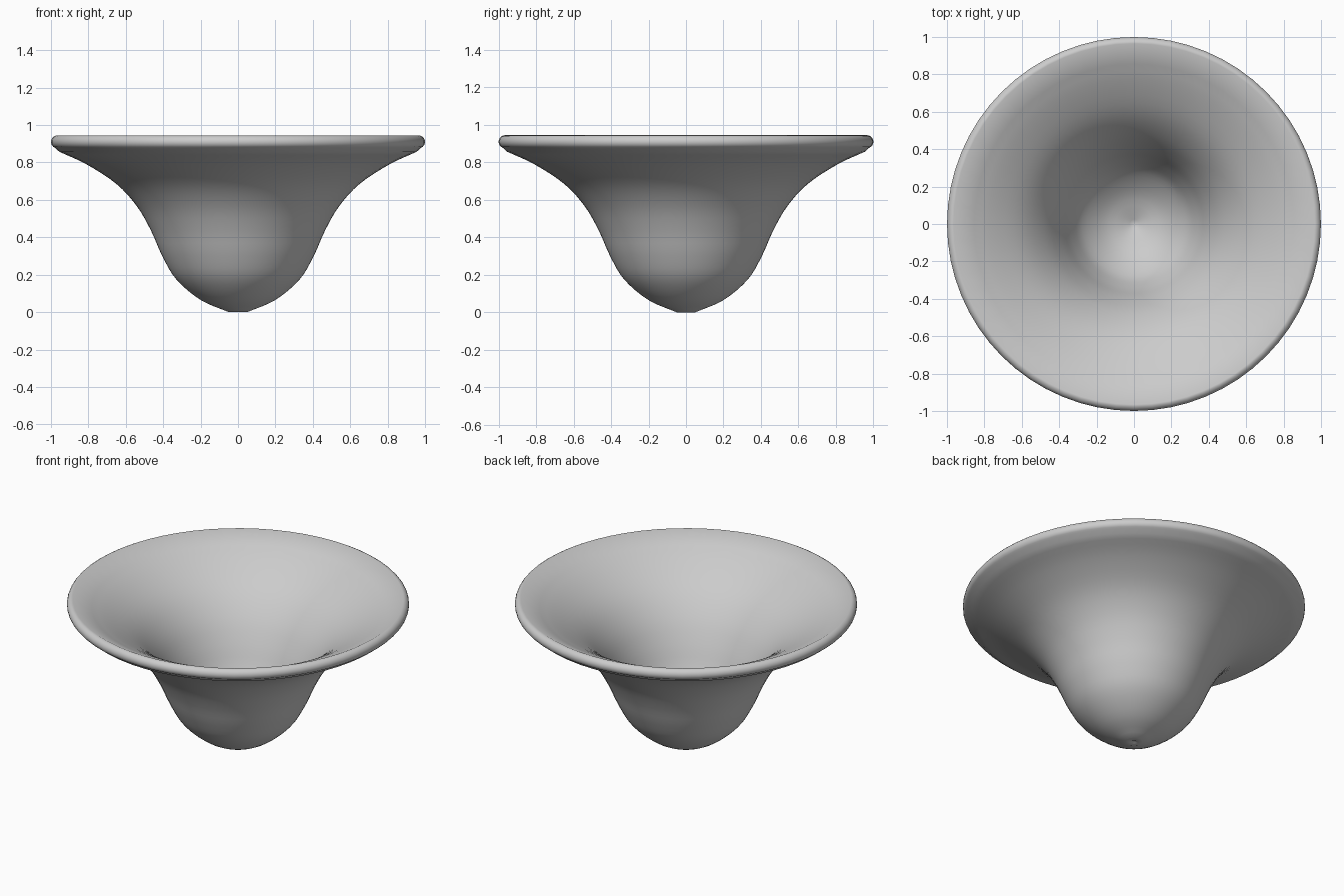
import bpy, bmesh, math
from mathutils import Vector

cube = bpy.data.objects.get("Cube")
if cube:
    bpy.data.objects.remove(cube)

THICKNESS = 0.07
SEGMENTS = 64

# Outer wall profile (radius, height), from the foot up to the lip
OUTER = [Vector(p) for p in (
    (0.05, 0.0), (0.2, 0.065), (0.33, 0.175), (0.405, 0.3), (0.465, 0.435),
    (0.54, 0.565), (0.65, 0.685), (0.81, 0.79), (0.955, 0.857))]


def smooth_path(points, steps):
    """Catmull-Rom curve through the points."""
    ends = [2 * points[0] - points[1], *points, 2 * points[-1] - points[-2]]
    path = []
    for a, b, c, d in zip(ends, ends[1:], ends[2:], ends[3:]):
        for i in range(steps):
            t = i / steps
            path.append(0.5 * (2 * b + (c - a) * t + (2 * a - 5 * b + 4 * c - d) * t ** 2
                               + (3 * b - a - 3 * c + d) * t ** 3))
    return path + [points[-1]]


def offset_path(path, distance):
    """Move the path sideways, towards the inside of the bowl."""
    moved = []
    for i, p in enumerate(path):
        along = (path[min(i + 1, len(path) - 1)] - path[max(i - 1, 0)]).normalized()
        moved.append(p + distance * Vector((-along.y, along.x)))
    return moved


wall = smooth_path(OUTER, 4)
inner = [p for p in offset_path(wall, THICKNESS) if p.x > 0.02]

# Rounded lip
lip_radius = 0.035
lip_centre = Vector((1 - lip_radius, 0.91))
lip = [lip_centre + lip_radius * Vector((math.cos(a), math.sin(a)))
       for a in (math.radians(-70 + 20 * i) for i in range(9))]

# Closed section from the bottom centre, around the lip, to the floor centre
inner = [p for p in inner if p.x < 0.88]
floor_centre = Vector((0, inner[0].y - 0.008))
section = [Vector((0, 0.012)), Vector((0.015, 0.0)), *wall, *lip, *reversed(inner), floor_centre]

bm = bmesh.new()
verts = [bm.verts.new((p.x, 0, p.y)) for p in section]
edges = [bm.edges.new(pair) for pair in zip(verts, verts[1:])]
bmesh.ops.spin(bm, geom=verts + edges, cent=(0, 0, 0), axis=(0, 0, 1),
               angle=math.tau, steps=SEGMENTS, use_duplicate=False)
bmesh.ops.remove_doubles(bm, verts=bm.verts, dist=0.0005)
bmesh.ops.recalc_face_normals(bm, faces=bm.faces)
mesh = bpy.data.meshes.new("flared_bowl")
bm.to_mesh(mesh)
bm.free()

bowl = bpy.data.objects.new("flared_bowl", mesh)
bpy.context.collection.objects.link(bowl)

# Plain grey finish
grey = bpy.data.materials.new("light_grey")
grey.use_nodes = True
colour = (0.6, 0.6, 0.6, 1)
grey.diffuse_color = colour
grey.node_tree.nodes["Principled BSDF"].inputs["Base Color"].default_value = colour
mesh.materials.append(grey)

bpy.context.view_layer.objects.active = bowl
bowl.select_set(True)
bpy.ops.object.shade_smooth_by_angle(angle=math.radians(60))
